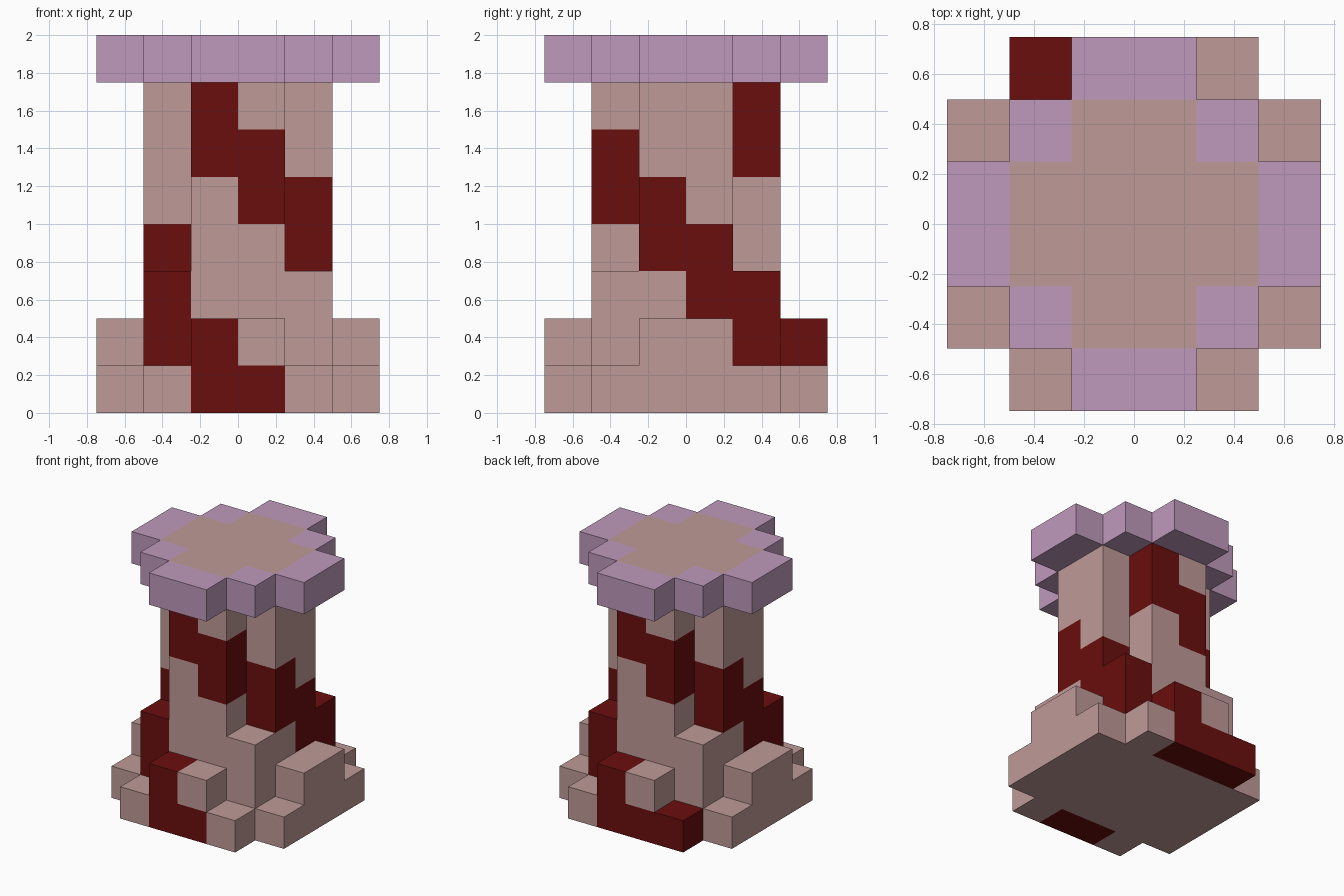
import bpy, bmesh
from mathutils import Vector

cube = bpy.data.objects.get("Cube")
if cube:
    bpy.data.objects.remove(cube, do_unlink=True)

CELL = 0.25   # edge length of one block
N = 6         # blocks across the footprint


def make_material(name, rgb):
    m = bpy.data.materials.new(name)
    m.use_nodes = True
    m.diffuse_color = (*rgb, 1)
    m.node_tree.nodes["Principled BSDF"].inputs["Base Color"].default_value = (*rgb, 1)
    return m


MATERIALS = [make_material("dusty_pink", (0.521, 0.328, 0.309)),
             make_material("dark_red", (0.147, 0.0044, 0.0044)),
             make_material("lilac", (0.521, 0.323, 0.503))]
PINK, RED, LILAC = range(3)


# Layer footprints, from the distance of a block to the centre lines
def footprint(rule):
    cells = set()
    for x in range(N):
        for y in range(N):
            a, b = sorted((int(abs(x - 2.5)), int(abs(y - 2.5))))
            if rule(a, b):
                cells.add((x, y))
    return cells


FOOT = footprint(lambda a, b: a + b < 4)                # all but the corners
ARMS = footprint(lambda a, b: b < 2 or a == 0)          # square with four arms
SQUARE = footprint(lambda a, b: b < 2)                  # four by four
SHAFT = footprint(lambda a, b: b < 2 and a + b < 2)     # square without corners

LAYERS = [FOOT, ARMS, SQUARE, SHAFT, SHAFT, SHAFT, SHAFT, ARMS]
PARTS = {"stepped_base": range(0, 3), "column_shaft": range(3, 7), "top_slab": range(7, 8)}

# Red stripe climbing one side: block column -> layers, repeated half a turn round
STRIPE = {(3, 0): [0], (2, 0): [0, 1], (1, 1): [1, 2], (1, 2): [2, 3],
          (1, 3): [3, 4], (2, 4): [4, 5], (3, 4): [5, 6]}
red = {(1, 5, 0)}
for (x, y), levels in STRIPE.items():
    for z in levels:
        red |= {(x, y, z), (N - 1 - x, N - 1 - y, z)}


def filled(x, y, z):
    return 0 <= z < len(LAYERS) and (x, y) in LAYERS[z]


def colour(x, y, z):
    if z == 7:
        return PINK if (x, y) in SHAFT else LILAC
    return RED if (x, y, z) in red else PINK


# Build each part from the exposed sides of its blocks
for name, levels in PARTS.items():
    bm = bmesh.new()
    for z in levels:
        for x, y in sorted(LAYERS[z]):
            centre = Vector((x + 0.5 - N / 2, y + 0.5 - N / 2, z + 0.5))
            for axis in range(3):
                for sign in (-1, 1):
                    n = Vector((0, 0, 0))
                    n[axis] = sign
                    if filled(x + int(n.x), y + int(n.y), z + int(n.z)):
                        continue
                    u = Vector((0, 0, 0))
                    u[(axis + 1) % 3] = 1
                    v = n.cross(u)
                    corners = [(-1, -1), (1, -1), (1, 1), (-1, 1)]
                    face = bm.faces.new([bm.verts.new((centre + (n + u * a + v * b) / 2) * CELL)
                                         for a, b in corners])
                    face.material_index = colour(x, y, z)
    bmesh.ops.remove_doubles(bm, verts=bm.verts, dist=0.001)
    mesh = bpy.data.meshes.new(name)
    bm.to_mesh(mesh)
    bm.free()
    for m in MATERIALS:
        mesh.materials.append(m)
    bpy.context.collection.objects.link(bpy.data.objects.new(name, mesh))
